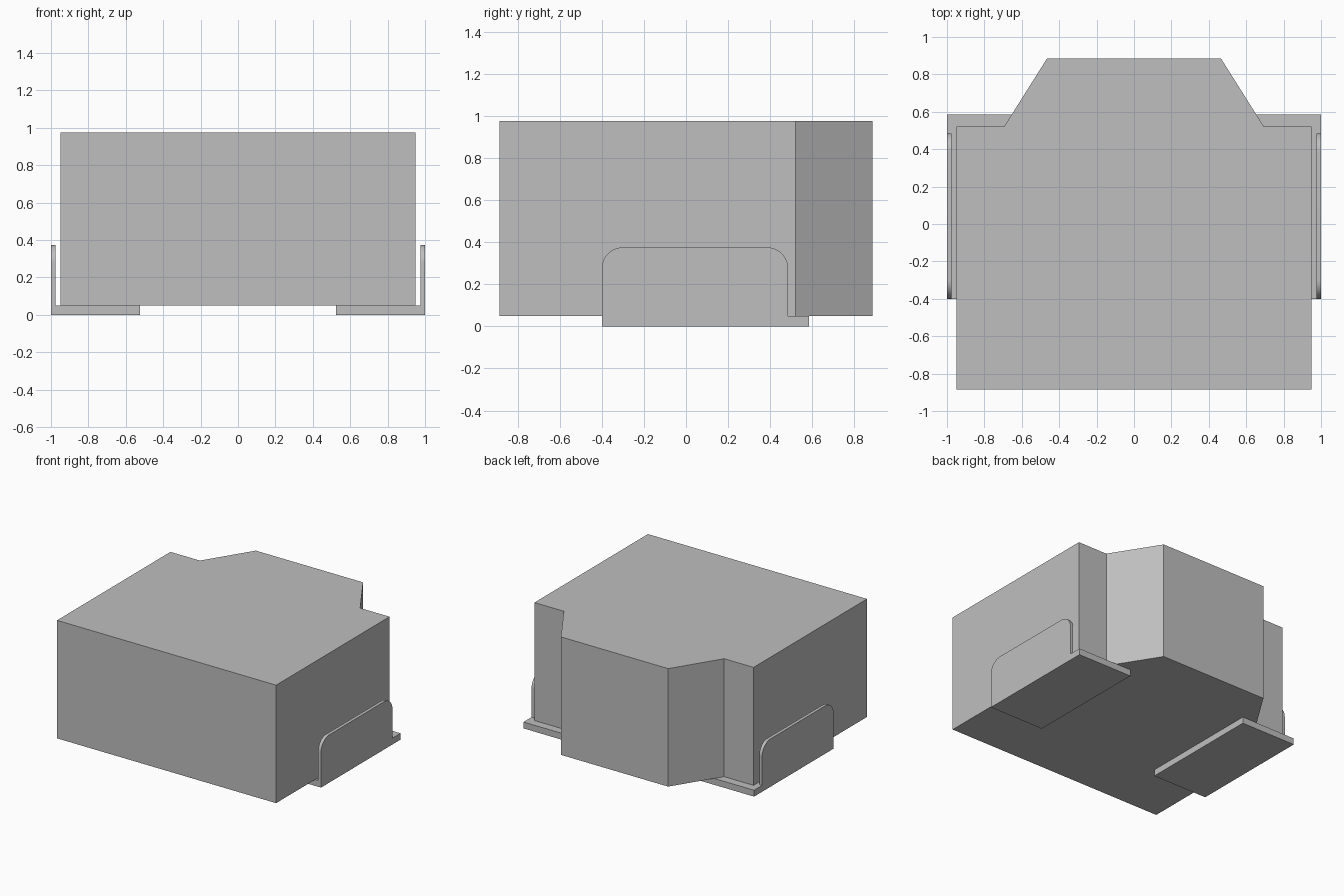
import bpy
import bmesh
from math import sin, cos, pi

cube = bpy.data.objects.get("Cube")
if cube:
    bpy.data.objects.remove(cube, do_unlink=True)

grey = bpy.data.materials.new("plain grey")
grey.use_nodes = True
colour = (0.52, 0.52, 0.525, 1)
grey.diffuse_color = colour
grey.node_tree.nodes["Principled BSDF"].inputs["Base Color"].default_value = colour


def prism(name, outline, offset):
    """Extrude a closed planar outline along an offset vector."""
    bm = bmesh.new()
    face = bm.faces.new([bm.verts.new(p) for p in outline])
    extruded = bmesh.ops.extrude_face_region(bm, geom=[face])["geom"]
    moved = [v for v in extruded if isinstance(v, bmesh.types.BMVert)]
    bmesh.ops.translate(bm, verts=moved, vec=offset)
    bmesh.ops.recalc_face_normals(bm, faces=bm.faces)
    mesh = bpy.data.meshes.new(name)
    bm.to_mesh(mesh)
    bm.free()
    mesh.materials.append(grey)
    obj = bpy.data.objects.new(name, mesh)
    bpy.context.collection.objects.link(obj)
    return obj


BASE = 0.05
TOP = 0.975

# Body: a block with a tapered nose at the back
half = [(0.95, -0.885), (0.95, 0.52), (0.695, 0.52), (0.465, 0.885)]
profile = half + [(-x, y) for x, y in reversed(half)]
prism("body", [(x, y, BASE) for x, y in profile], (0, 0, TOP - BASE))

# Upright tab outline with two rounded upper corners
FRONT, BACK, TAB_TOP, RADIUS, STEPS = -0.4, 0.485, 0.375, 0.1, 12
tab = [(FRONT, BASE), (BACK, BASE)]
for centre, start in ((BACK - RADIUS, 0), (FRONT + RADIUS, pi / 2)):
    for i in range(STEPS + 1):
        a = start + i * pi / 2 / STEPS
        tab.append((centre + RADIUS * cos(a), TAB_TOP - RADIUS + RADIUS * sin(a)))

# Foot plate and upright tab on each side
for side, s in (("left", 1), ("right", -1)):
    foot = [(0.525 * s, FRONT, 0), (s, FRONT, 0), (s, 0.585, 0), (0.525 * s, 0.585, 0)]
    prism(side + "_foot_plate", foot, (0, 0, BASE))
    upright = prism(side + "_upright_tab", [(s, y, z) for y, z in tab], (-0.025 * s, 0, 0))
    bpy.ops.object.select_all(action="DESELECT")
    upright.select_set(True)
    bpy.context.view_layer.objects.active = upright
    bpy.ops.object.shade_smooth_by_angle()
